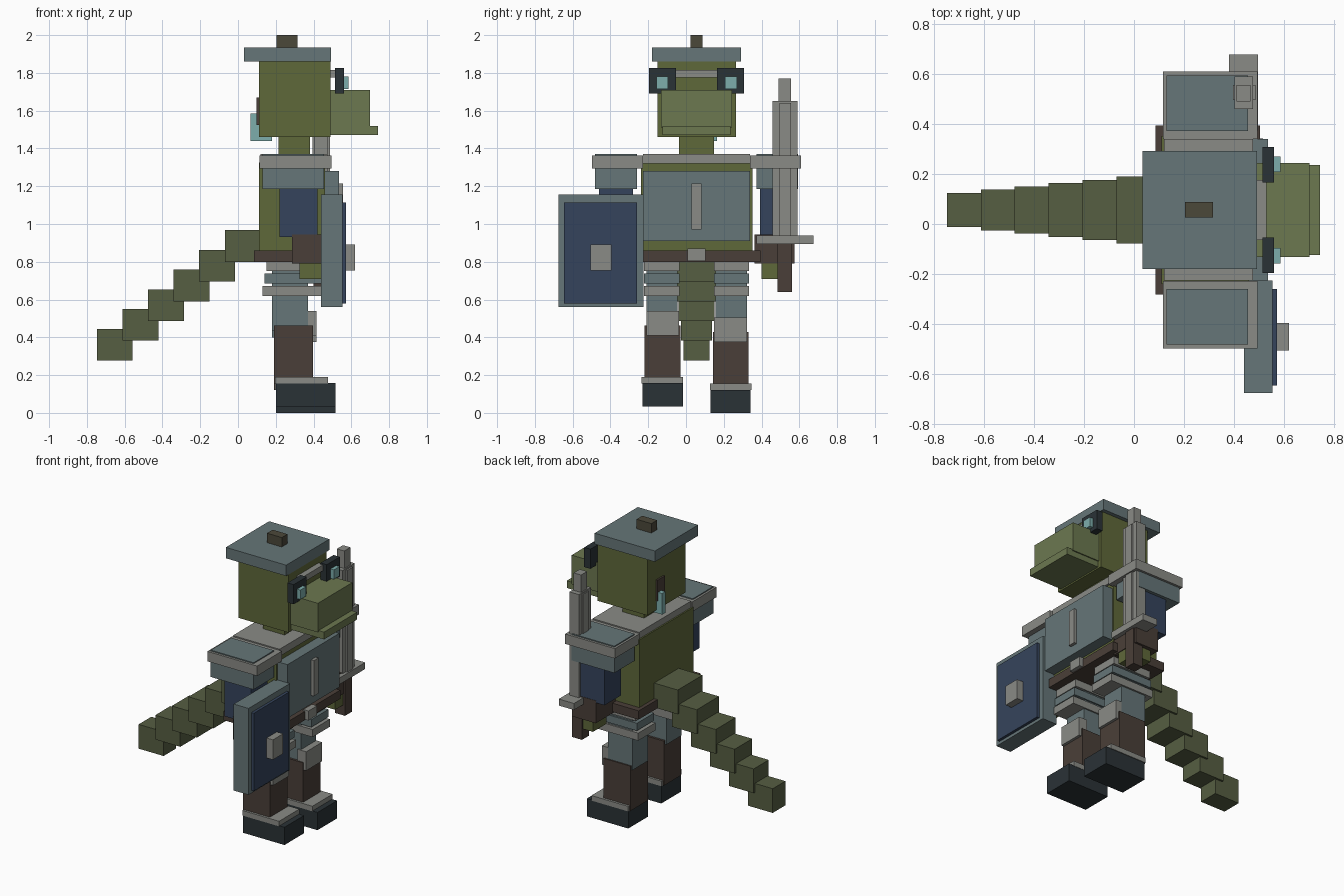
import bpy

if "Cube" in bpy.data.objects:
    bpy.data.objects.remove(bpy.data.objects["Cube"])

CY = 0.056  # body symmetry plane in y


def material(name, hexa):
    rgb = [int(hexa[i:i + 2], 16) / 255 for i in (0, 2, 4)]
    lin = [c / 12.92 if c < 0.04 else ((c + 0.055) / 1.055) ** 2.4 for c in rgb]
    m = bpy.data.materials.new(name)
    m.diffuse_color = (*lin, 1)
    m.use_nodes = True
    m.node_tree.nodes["Principled BSDF"].inputs["Base Color"].default_value = m.diffuse_color
    return m


GREEN = material("skin_green", "5F683A")
LIGHT = material("snout_green", "6C7850")
OLIVE = material("tail_olive", "565E42")
STEEL = material("steel", "667678")
GREY = material("pale_metal", "8A8B86")
BROWN = material("leather", "4A3F38")
DARK = material("dark_leather", "2A3236")
BLUE = material("blue_cloth", "35445C")
CYAN = material("cyan_glass", "7DAEAC")
KNOB = material("knob_brown", "4B483A")


def box(name, x, y, z, mat):
    """Box from (min, max) ranges along each axis."""
    bpy.ops.mesh.primitive_cube_add(size=1, location=[(a + b) / 2 for a, b in (x, y, z)])
    ob = bpy.context.object
    ob.name = name
    ob.scale = [b - a for a, b in (x, y, z)]
    bpy.ops.object.transform_apply(location=False, rotation=False, scale=True)
    ob.data.materials.append(mat)
    return ob


def pair(name, x, y, z, mat):
    """Box plus its mirror image across the body plane."""
    box(name + "_right", x, y, z, mat)
    box(name + "_left", x, (2 * CY - y[1], 2 * CY - y[0]), z, mat)


def mid(w):
    return (CY - w / 2, CY + w / 2)


# Head and hat
box("head", (0.11, 0.49), mid(0.415), (1.46, 1.87), GREEN)
box("snout", (0.48, 0.70), mid(0.375), (1.51, 1.71), LIGHT)
box("lower_jaw", (0.48, 0.742), mid(0.36), (1.47, 1.52), LIGHT)
box("hat_brim", (0.033, 0.492), mid(0.47), (1.86, 1.935), STEEL)
box("hat_knob", (0.203, 0.316), mid(0.062), (1.93, 2.0), KNOB)
box("head_slit", (0.098, 0.13), (0.09, 0.17), (1.525, 1.67), BROWN)
box("neck_gem", (0.066, 0.18), (0.13, 0.165), (1.44, 1.585), CYAN)

# Goggles
box("goggle_bridge", (0.48, 0.53), mid(0.24), (1.775, 1.815), GREY)
pair("goggle_frame", (0.513, 0.56), (-0.195, -0.053), (1.69, 1.825), DARK)
pair("goggle_lens", (0.55, 0.585), (-0.157, -0.095), (1.715, 1.78), CYAN)

# Torso
box("neck", (0.215, 0.38), mid(0.185), (1.35, 1.47), GREEN)
box("torso", (0.11, 0.46), mid(0.59), (0.81, 1.325), GREEN)
box("collar", (0.12, 0.475), mid(0.565), (1.32, 1.37), GREY)
box("chest_plate", (0.44, 0.535), mid(0.565), (0.91, 1.28), STEEL)
box("chest_strip", (0.53, 0.556), mid(0.052), (0.97, 1.215), GREY)
box("belt", (0.085, 0.503), mid(0.675), (0.80, 0.86), BROWN)
box("belt_buckle", (0.49, 0.53), mid(0.095), (0.805, 0.87), GREY)

# Tail steps down and narrows toward the tip
for i in range(6):
    x, z = -0.07 - 0.1355 * i, 0.80 - 0.1045 * i
    box(f"tail_segment_{i + 1}", (x, x + 0.19), mid(0.267 - 0.026 * i), (z, z + 0.167), OLIVE)

# Thigh plates
for i, (z0, z1, grow, mat) in enumerate([(0.75, 0.80, 0.0, GREY), (0.685, 0.737, 0.01, STEEL),
                                         (0.62, 0.672, 0.02, GREY)]):
    pair(f"thigh_plate_{i + 1}", (0.15 - grow, 0.445 + grow), (-0.222, -0.035), (z0, z1), mat)

# Legs, one foot lifted slightly
for side, s, dz in (("right", 1, 0.035), ("left", -1, 0.0)):
    def span(a, b):
        return tuple(sorted((CY + s * (a - CY), CY + s * (b - CY))))
    box(f"thigh_{side}", (0.18, 0.37), span(-0.21, -0.045), (0.40 + dz, 0.80), STEEL)
    box(f"shin_{side}", (0.19, 0.396), span(-0.219, -0.03), (0.12 + dz, 0.427 + dz), BROWN)
    box(f"knee_guard_{side}", (0.35, 0.415), span(-0.21, -0.037), (0.375 + dz, 0.505 + dz), GREY)
    box(f"boot_{side}", (0.20, 0.515), span(-0.23, -0.017), (dz, 0.122 + dz), DARK)
    box(f"boot_strap_{side}", (0.197, 0.477), span(-0.235, -0.015), (0.12 + dz, 0.155 + dz), GREY)

# Shoulders and arms
pair("shoulder_rim", (0.115, 0.494), (-0.498, -0.228), (1.295, 1.363), GREY)
pair("shoulder_block", (0.13, 0.456), (-0.482, -0.26), (1.185, 1.37), STEEL)
pair("sleeve", (0.22, 0.42), (-0.46, -0.28), (0.93, 1.20), BLUE)
pair("forearm", (0.285, 0.465), (-0.462, -0.25), (0.79, 0.945), BROWN)
pair("hand", (0.325, 0.46), (-0.435, -0.288), (0.71, 0.81), GREEN)

# Shield on the right arm
box("shield_rim", (0.44, 0.553), (-0.675, -0.226), (0.56, 1.155), STEEL)
box("shield_panel", (0.54, 0.572), (-0.645, -0.26), (0.58, 1.115), BLUE)
box("shield_boss", (0.56, 0.62), (-0.506, -0.395), (0.755, 0.892), GREY)

# Sword in the left hand
box("sword_grip", (0.40, 0.475), (0.485, 0.56), (0.64, 0.90), BROWN)
box("sword_guard", (0.38, 0.495), (0.374, 0.676), (0.895, 0.94), GREY)
box("sword_blade", (0.402, 0.475), (0.459, 0.59), (0.935, 1.65), GREY)
box("sword_ridge", (0.395, 0.486), (0.495, 0.556), (0.935, 1.64), GREY)
box("sword_tip", (0.41, 0.466), (0.49, 0.556), (1.64, 1.77), GREY)
